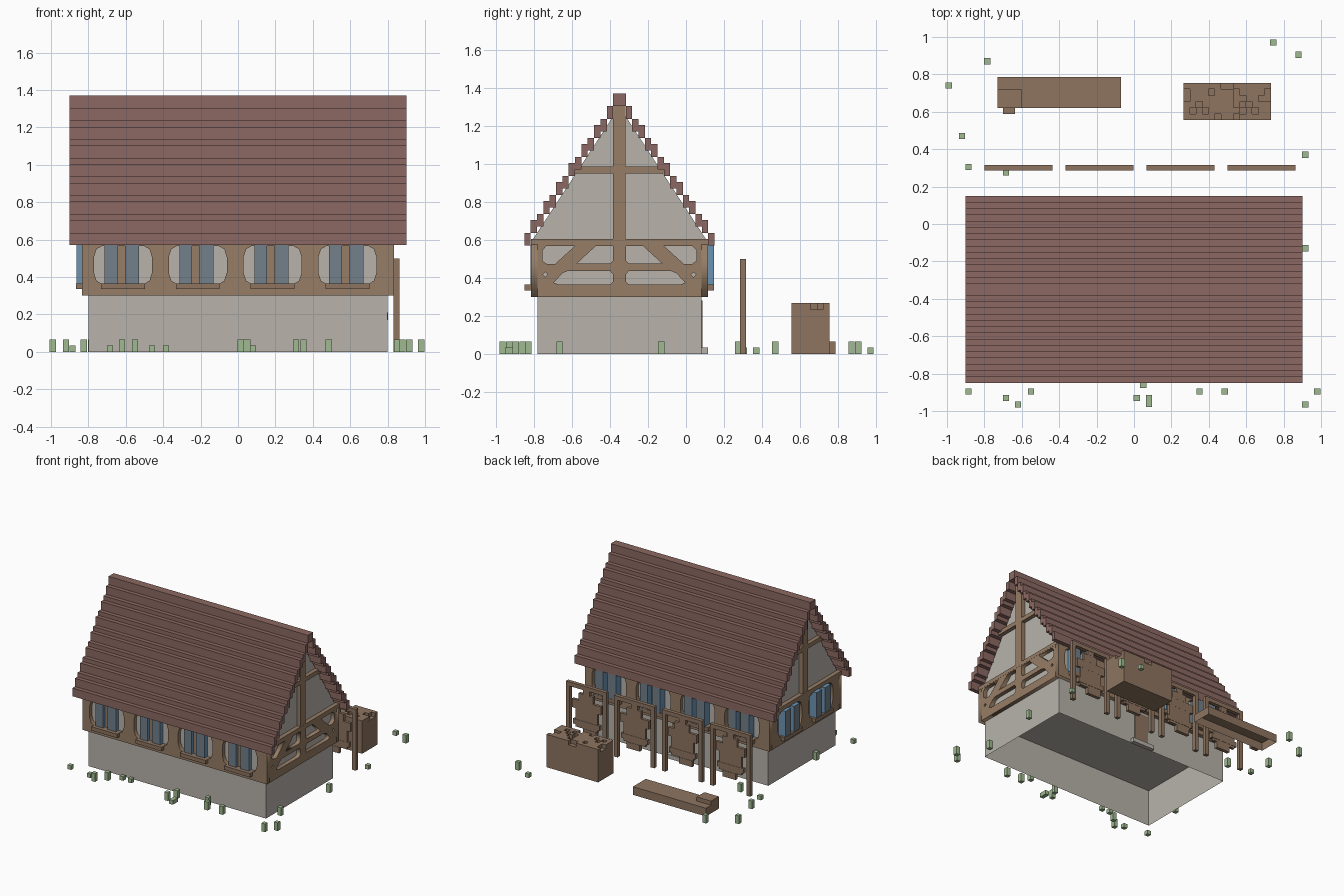
import bpy, bmesh
from mathutils import Matrix, Vector

if "Cube" in bpy.data.objects:
    bpy.data.objects.remove(bpy.data.objects["Cube"])

CY = -0.35          # centre line of the house in y
V = 1 / 30          # block size of the style


def material(name, r, g, b):
    m = bpy.data.materials.new(name)
    m.diffuse_color = [((c / 255 + 0.055) / 1.055) ** 2.4 for c in (r, g, b)] + [1]
    m.use_nodes = True
    m.node_tree.nodes["Principled BSDF"].inputs["Base Color"].default_value = m.diffuse_color
    return m


plaster = material("plaster", 184, 179, 171)
timber = material("timber", 150, 125, 101)
wood = material("rough wood", 142, 117, 96)
tile = material("roof tile", 140, 105, 98)
glass = material("slate glass", 114, 128, 138)
blue = material("blue window side", 108, 148, 180)
leaf = material("grass green", 160, 186, 145)


def wall_frame(u, n, dist):
    """Local (along wall, up, outwards) to world, for a wall of the house."""
    u, n = Vector(u), Vector(n)
    m = Matrix((u, Vector((0, 0, 1)), n)).transposed().to_4x4()
    m.translation = Vector((0, CY, 0)) + n * dist
    return m


FRONT = wall_frame((1, 0, 0), (0, -1, 0), 0.432)
BACK = wall_frame((-1, 0, 0), (0, 1, 0), 0.432)
RIGHT = wall_frame((0, 1, 0), (1, 0, 0), 0.8)
LEFT = wall_frame((0, -1, 0), (-1, 0, 0), 0.8)


def finish(name, bm, mats, m=None):
    if m:
        bm.transform(m)
    mesh = bpy.data.meshes.new(name)
    bm.to_mesh(mesh)
    bm.free()
    for mat in mats:
        mesh.materials.append(mat)
    ob = bpy.data.objects.new(name, mesh)
    bpy.context.collection.objects.link(ob)
    return ob


def boxes(name, mat, items, m=None, drop=(), front_mat=None):
    """Boxes given as (x0, x1, y0, y1, z0, z1); drop lists z normals to leave open."""
    bm = bmesh.new()
    for x0, x1, y0, y1, z0, z1 in items:
        t = Matrix.Translation(((x0 + x1) / 2, (y0 + y1) / 2, (z0 + z1) / 2))
        bmesh.ops.create_cube(bm, size=1, matrix=t @ Matrix.Diagonal((x1 - x0, y1 - y0, z1 - z0, 1)))
    bm.normal_update()
    gone = [f for f in bm.faces if round(f.normal.z) in drop]
    if gone:
        bmesh.ops.delete(bm, geom=gone, context='FACES')
    if front_mat:
        for f in bm.faces:
            f.material_index = int(f.normal.z > 0.5)
    return finish(name, bm, [mat] + ([front_mat] if front_mat else []), m)


def pierced_panel(name, mat, outline, holes, thick, m):
    """Flat timber panel with openings, from a filled curve."""
    cu = bpy.data.curves.new(name, 'CURVE')
    cu.dimensions, cu.fill_mode, cu.extrude = '2D', 'BOTH', thick / 2
    for pts in [outline] + holes:
        s = cu.splines.new('POLY')
        s.points.add(len(pts) - 1)
        for p, (a, b) in zip(s.points, pts):
            p.co = (a, b, 0, 1)
        s.use_cyclic_u = True
    tmp = bpy.data.objects.new(name + "_tmp", cu)
    bpy.context.collection.objects.link(tmp)
    bpy.context.view_layer.update()
    ev = tmp.evaluated_get(bpy.context.evaluated_depsgraph_get())
    bm = bmesh.new()
    bm.from_mesh(ev.to_mesh())
    bpy.data.objects.remove(tmp)
    bmesh.ops.remove_doubles(bm, verts=bm.verts, dist=1e-5)
    bmesh.ops.recalc_face_normals(bm, faces=bm.faces)
    bm.transform(Matrix.Translation((0, 0, thick / 2)))
    for f in bm.faces:
        f.material_index = 0
    return finish(name, bm, [mat], m)


def rect(a, b, c, d):
    return [(a, c), (b, c), (b, d), (a, d)]


def rounded(a, b, c, d, rx, ry):
    return [(a + rx, c), (b - rx, c), (b - rx * .3, c + ry * .3), (b, c + ry), (b, d - ry),
            (b - rx * .3, d - ry * .3), (b - rx, d), (a + rx, d), (a + rx * .3, d - ry * .3),
            (a, d - ry), (a, c + ry), (a + rx * .3, c + ry * .3)]


# Stone base (open below), upper walls and gable prism
boxes("base_wall", plaster, [(-.8, .8, CY - .432, CY + .432, 0, .3)], drop=(1, -1))
boxes("upper_wall", plaster, [(-.8, .8, CY - .432, CY + .432, .3, .59)])
bm = bmesh.new()
face = bm.faces.new([bm.verts.new((-.8, CY + y, z)) for y, z in ((-.467, .585), (.467, .585), (0, 1.3))])
ext = bmesh.ops.extrude_face_region(bm, geom=[face], use_keep_orig=True)
bmesh.ops.translate(bm, vec=(1.6, 0, 0), verts=[v for v in ext['geom'] if isinstance(v, bmesh.types.BMVert)])
bmesh.ops.recalc_face_normals(bm, faces=bm.faces)
finish("gable_wall", bm, [plaster])

# Stepped roof courses, mirrored about the ridge
courses, top = [(-.9, .9, CY - V, CY + V, 1.37 - 2 * V, 1.37)], 1.37
for i, rise in enumerate([2] + [2, 1] * 6 + [2], 1):
    top -= rise * V
    courses += [(-.9, .9, CY + i * V, CY + (i + 1) * V, top - 2 * V, top),
                (-.9, .9, CY - (i + 1) * V, CY - i * V, top - 2 * V, top)]
boxes("roof_courses", tile, courses)


# Window walls: pierced timber, panes, mullions and sills
def window_wall(name, m, half, centres, pane_depth):
    holes = [rounded(c - .155, c + .155, .362, .567, .045, .06) for c in centres]
    pierced_panel(name + "_timber", timber, rect(-half, half, .3, .59), holes, .033, m)
    panes, mullions, sills = [], [], []
    for c in centres:
        panes += [(c - .098, c - .03, .365, .572, 0, pane_depth), (c + .01, c + .085, .365, .572, 0, pane_depth)]
        mullions.append((c - .03, c + .01, .362, .572, 0, .012))
        sills.append((c - .117, c + .117, .335, .366, 0, .066))
    boxes(name + "_panes", blue, panes, m, front_mat=glass)
    boxes(name + "_mullions", timber, mullions, m)
    boxes(name + "_sills", wood, sills, m)


four = [-.615, -.215, .185, .585]
window_wall("front", FRONT, .833, four, .036)
window_wall("back", BACK, .833, four, .065)
window_wall("left", LEFT, .432, [-.2, .2], .063)

# Right wall: braced timber frame
half_holes = [
    [(-.345, .375), (-.32, .365), (-.05, .365), (-.035, .38), (-.035, .42), (-.05, .437), (-.27, .437), (-.3, .425)],
    [(-.405, .49), (-.38, .472), (-.34, .472), (-.235, .567), (-.385, .567), (-.405, .545)],
    [(-.225, .475), (-.05, .475), (-.035, .49), (-.035, .567), (-.125, .567)],
    [(-.403, .417), (-.39, .404), (-.377, .417), (-.39, .43)]]
pierced_panel("right_timber", timber, rect(-.432, .432, .3, .59),
              half_holes + [[(-a, b) for a, b in h] for h in half_holes], .033, RIGHT)

# Gable timbers on both ends
for name, m in (("right", RIGHT), ("left", LEFT)):
    boxes(name + "_gable_timber", timber, [(-.465, .465, .575, .605, 0, .034), (-.033, .033, .605, 1.305, 0, .033),
                                           (-.235, -.033, .95, .985, 0, .033), (.033, .235, .95, .985, 0, .033)], m)

# Back door and step
boxes("back_door", wood, [(-.065, .065, .3 - .22, .088, V, .28)])
boxes("door_step", plaster, [(-.1, .1, .08, .115, 0, V)])

# Drying racks with hanging hides
for i in range(4):
    a = -.8 + i * .433
    b, c = a + .365, a + .1825
    boxes(f"drying_rack_{i + 1}", wood, [(a, a + V, .285, .315, 0, .467), (b - V, b, .285, .315, 0, .467),
                                         (a, b, .285, .315, .467, .5)])
    s = 1 if i % 2 else -1
    hide = [(-.1, .1, .15, .36), (-.13, .13, .3, .37), (-.06, .07, .37, .43), (-.03, .03, .43, .467),
            (-.12, .12, .17, .21), (-.07 - .02 * s, .05 - .02 * s, .1, .15)]
    boxes(f"hanging_hide_{i + 1}", wood,
          [(c + x0, c + x1, .289 - .0005 * k, .311 + .0005 * k, z0, z1) for k, (x0, x1, z0, z1) in enumerate(hide)])

# Heap box with pitted top
pits = {(0, 1), (0, 2), (4, 1), (6, 0), (7, 0), (8, 1), (8, 2), (9, 2), (10, 3), (12, 2), (13, 1), (13, 2),
        (2, 3), (1, 4), (3, 4), (8, 3), (9, 4), (11, 4), (5, 5), (8, 5)}
heap = [(.265, .732, .555, .755, 0, .235)]
for i in range(14):
    for r in range(6):
        if (i, r) not in pits:
            x, y = .265 + i * V, .755 - r * V
            heap.append((x, x + V, y - V, y, .235, .268))
boxes("bark_heap", wood, heap)

# Low work beam, open below, with raised end blocks
boxes("work_beam", wood, [(-.73, -.07, .62, .785, 0, 2 * V)], drop=(-1,))
boxes("beam_end_blocks", wood, [(-.73, -.6, .62, .72, 2 * V, 3 * V), (-.7, -.635, .587, .62, 0, 2 * V)])

# Grass tufts: tall and short
tall = [(-.99, .74), (-.92, .47), (-.685, .275), (.88, .905), (.915, -.13), (-.62, -.965), (-.55, -.895),
        (.015, -.93), (.05, -.86), (.35, -.895), (.485, -.895), (.98, -.895), (.915, -.965), (.85, -.665),
        (-.825, -.5), (.31, -.83), (-.785, .87)]
short = [(-.885, .305), (.745, .97), (.915, .37), (-.885, -.895), (-.685, -.93), (.08, -.93), (.08, -.962),
         (-.46, -.83), (-.385, -.83)]
h = V / 2
for name, spots, z in (("tall_grass", tall, 2 * V), ("short_grass", short, V)):
    boxes(name, leaf, [(x - h, x + h, y - h, y + h, 0, z) for x, y in spots])
